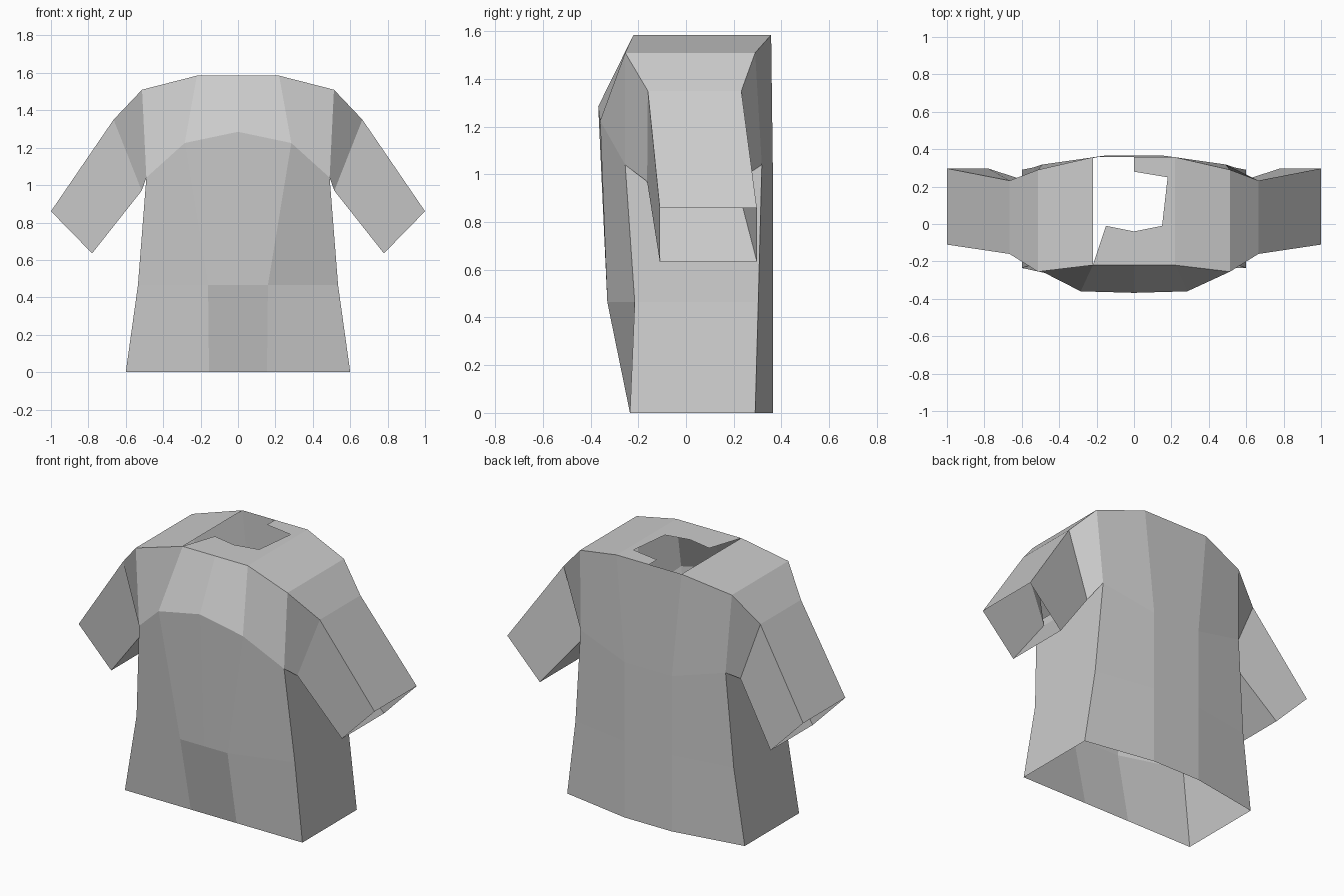
import bpy, bmesh

if "Cube" in bpy.data.objects:
    bpy.data.objects.remove(bpy.data.objects["Cube"])

cloth = bpy.data.materials.new("light grey cloth")
cloth.diffuse_color = (0.6, 0.6, 0.6, 1)
cloth.use_nodes = True
cloth.node_tree.nodes["Principled BSDF"].inputs["Base Color"].default_value = cloth.diffuse_color


def make_part(name, quads, mirror=True):
    """Build an open sheet from corner lists, mirrored in x when asked."""
    bm = bmesh.new()
    for quad in quads:
        bm.faces.new([bm.verts.new(p) for p in quad])
        if mirror:
            bm.faces.new([bm.verts.new((-x, y, z)) for x, y, z in reversed(quad)])
    bmesh.ops.remove_doubles(bm, verts=bm.verts, dist=0.002)
    mesh = bpy.data.meshes.new(name)
    bm.to_mesh(mesh)
    bm.free()
    mesh.materials.append(cloth)
    obj = bpy.data.objects.new(name, mesh)
    bpy.context.collection.objects.link(obj)
    return obj


def strips(rows):
    """Quads between neighbouring rows of points (rows go upward)."""
    return [[a[i], a[i + 1], b[i + 1], b[i]]
            for a, b in zip(rows, rows[1:]) for i in range(len(a) - 1)]


# Right half of the front: centre, panel seam, side seam, from hem to shoulder
front = [
    [(0, -0.235, 0), (0.155, -0.235, 0), (0.6, -0.235, 0)],
    [(0, -0.33, 0.465), (0.16, -0.33, 0.465), (0.535, -0.215, 0.465)],
    [(0, -0.368, 1.285), (0.285, -0.36, 1.225), (0.49, -0.255, 1.04)],
    [(0, -0.22, 1.585), (0.22, -0.22, 1.585), (0.513, -0.255, 1.51)],
]
# Right half of the back, listed from side seam to centre
back = [
    [(0.6, 0.29, 0), (0.16, 0.365, 0), (0, 0.365, 0)],
    [(0.535, 0.303, 0.465), (0.16, 0.365, 0.465), (0, 0.365, 0.465)],
    [(0.49, 0.318, 1.04), (0.16, 0.365, 0.95), (0, 0.365, 0.95)],
    [(0.513, 0.29, 1.51), (0.22, 0.357, 1.585), (0, 0.357, 1.585)],
]
make_part("shirt_front", strips(front))
make_part("shirt_back", strips(back))

# Side panels from hem to armpit
make_part("side_panels", strips([[f[2], b[0]] for f, b in zip(front[:3], back[:3])]))

# Shoulder tops
make_part("shoulder_tops", [[front[3][1], front[3][2], back[3][0], back[3][1]]])

# Collar front on both sides; the neck opening continues left and behind
z = 1.585
make_part("collar_front", [[(0, -0.22, z), (0.22, -0.22, z), (0.15, -0.01, z), (0, -0.04, z)]])
make_part("collar_right", [
    [(0.22, -0.22, z), (0.22, 0.357, z), (0.18, 0.25, z), (0.15, -0.01, z)],
    [(0.22, 0.357, z), (0, 0.357, z), (0, 0.28, z), (0.18, 0.25, z)],
], mirror=False)

# Sleeves: rings of four corners from the armhole to the open cuff
rings = [
    [front[2][2], back[2][0], back[3][0], front[3][2]],
    [(0.515, -0.163, 0.97), (0.515, 0.21, 0.97), (0.665, 0.232, 1.35), (0.665, -0.16, 1.35)],
    [(0.78, -0.11, 0.635), (0.78, 0.297, 0.635), (1.0, 0.297, 0.86), (1.0, -0.11, 0.86)],
]
make_part("sleeves", [[a[i], b[i], b[(i + 1) % 4], a[(i + 1) % 4]]
                      for a, b in zip(rings, rings[1:]) for i in range(4)])
